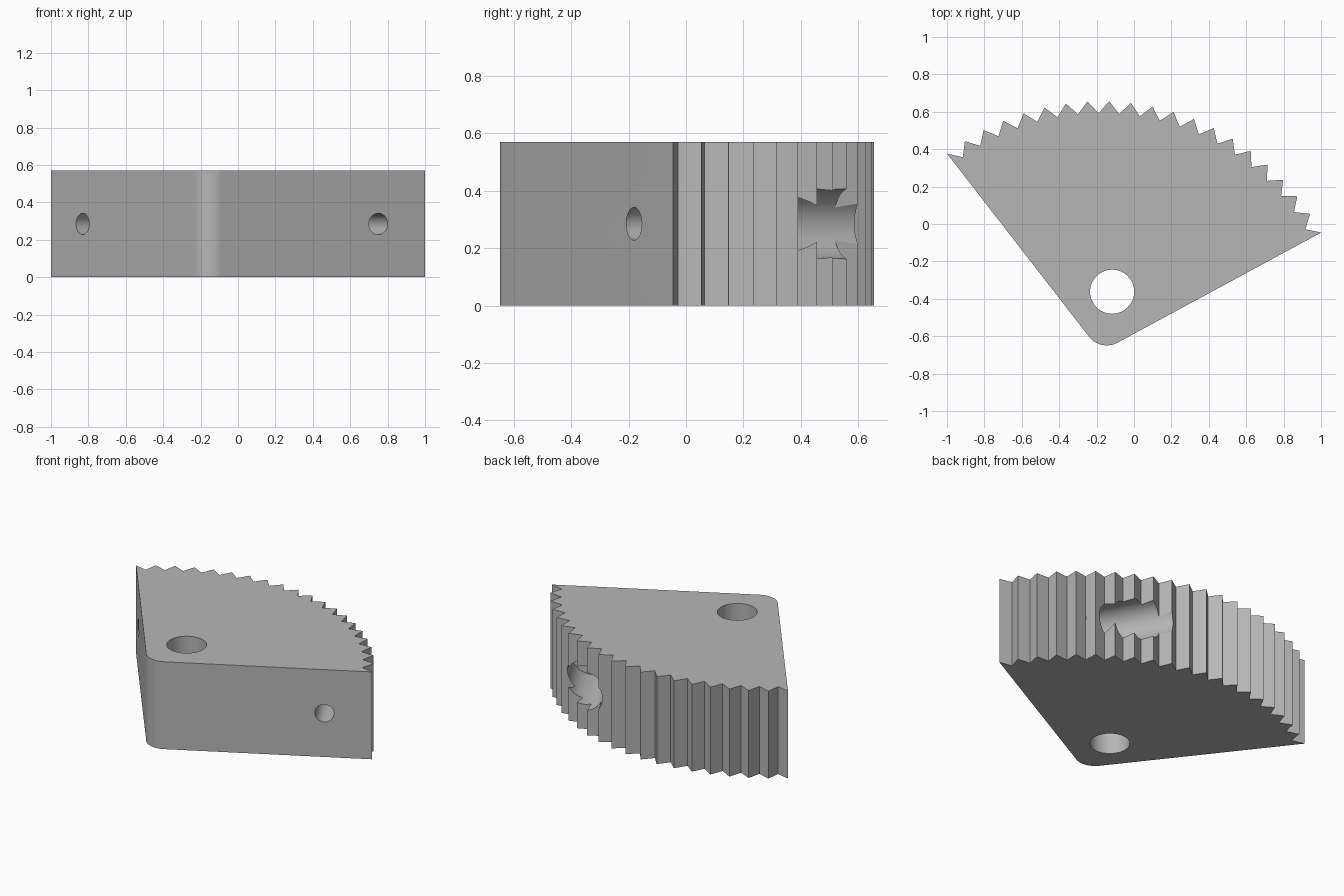
import bpy, bmesh
from math import radians, tan, sin
from mathutils import Vector, Matrix

if "Cube" in bpy.data.objects:
    bpy.data.objects.remove(bpy.data.objects["Cube"], do_unlink=True)

HEIGHT = 0.57
MID = HEIGHT / 2
CENTRE = Vector((-0.178, -0.683, 0))   # pitch centre, also the sharp corner of the wedge
TIP, ROOT = 1.34, 1.275
START, END, TEETH = 28.4, 127.8, 20
FILLET = 0.12

grey = bpy.data.materials.new("plain grey")
grey.use_nodes = True
colour = (0.47, 0.47, 0.47, 1)
grey.diffuse_color = colour
grey.node_tree.nodes["Principled BSDF"].inputs["Base Color"].default_value = colour


def polar(angle, radius, origin=CENTRE):
    return origin + Matrix.Rotation(radians(angle), 3, "Z") @ Vector((radius, 0, 0))


def make_object(name, bm):
    bmesh.ops.recalc_face_normals(bm, faces=bm.faces)
    mesh = bpy.data.meshes.new(name)
    bm.to_mesh(mesh)
    bm.free()
    mesh.materials.append(grey)
    obj = bpy.data.objects.new(name, mesh)
    bpy.context.collection.objects.link(obj)
    return obj


def drill(target, name, start, end, radius):
    """Cut a round hole along the line from start to end."""
    axis = end - start
    place = Matrix.Translation((start + end) / 2) @ axis.to_track_quat("Z", "Y").to_matrix().to_4x4()
    bm = bmesh.new()
    bmesh.ops.create_cone(bm, cap_ends=True, segments=48, radius1=radius,
                          radius2=radius, depth=axis.length, matrix=place)
    cutter = make_object(name, bm)
    cutter.hide_render = True
    mod = target.modifiers.new(name, "BOOLEAN")
    mod.operation, mod.solver, mod.object = "DIFFERENCE", "EXACT", cutter
    bpy.ops.object.modifier_apply(modifier=name)
    bpy.data.objects.remove(cutter, do_unlink=True)


# Wedge outline: toothed arc, then the rounded corner
pitch = (END - START) / TEETH
outline = [polar(START + i * pitch / 2, ROOT if i % 2 else TIP) for i in range(2 * TEETH + 1)]
half = (END - START) / 2
fillet_centre = polar(START + half, FILLET / sin(radians(half)))
steps = 14
for i in range(steps + 1):
    angle = END + 90 + (START + 270 - END - 90) * i / steps
    outline.append(polar(angle, FILLET, fillet_centre))

# Extrude the outline into the block
bm = bmesh.new()
base = bm.faces.new([bm.verts.new(p) for p in outline])
top = bmesh.ops.extrude_face_region(bm, geom=[base])["geom"]
bmesh.ops.translate(bm, vec=(0, 0, HEIGHT), verts=[g for g in top if isinstance(g, bmesh.types.BMVert)])
sector = make_object("toothed_sector", bm)
bpy.context.view_layer.objects.active = sector
sector.select_set(True)

# Vertical bore near the rounded corner
bore = Vector((-0.117, -0.362, 0))
drill(sector, "bore", bore - Vector((0, 0, 0.1)), bore + Vector((0, 0, HEIGHT + 0.1)), 0.118)

# Bolt hole through the right flat, with a wide counterbore from the teeth
up = Vector((0, 0, MID))
entry = polar(START, 1.055) + up
inward = polar(START + 90, 1, Vector())
drill(sector, "bolt_hole", entry - inward * 0.1, entry + inward * 0.7, 0.057)
drill(sector, "counterbore", entry + inward * 0.35, entry + inward * 1.2, 0.125)

# Blind bolt hole in the left flat
entry = polar(END, 1.065) + up
inward = polar(END - 90, 1, Vector())
drill(sector, "blind_hole", entry - inward * 0.1, entry + inward * 0.4, 0.057)

bpy.ops.object.shade_smooth_by_angle(angle=radians(20))
